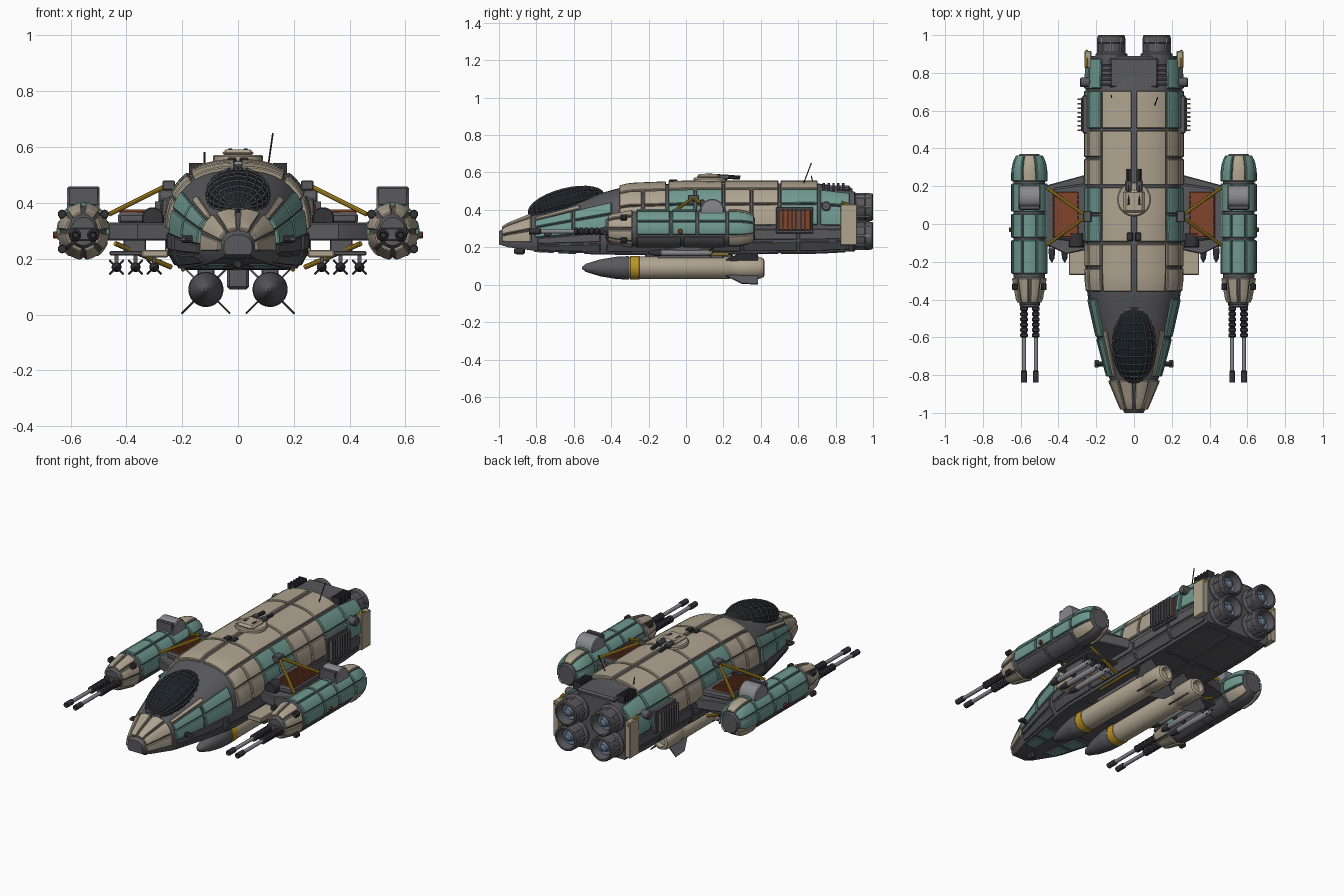
import bpy, bmesh, math
from mathutils import Vector, Matrix

if "Cube" in bpy.data.objects:
    bpy.data.objects.remove(bpy.data.objects["Cube"])

def mat(name, r, g, b):
    m = bpy.data.materials.new(name)
    m.diffuse_color = (r, g, b, 1)
    m.use_nodes = True
    m.node_tree.nodes["Principled BSDF"].inputs["Base Color"].default_value = m.diffuse_color
    return m

CREAM = mat("cream", .43, .37, .28)
TEAL = mat("teal", .16, .32, .28)
GREY = mat("hull_grey", .10, .10, .11)
DARK = mat("dark", .035, .035, .04)
STEEL = mat("steel", .25, .25, .27)
YELLOW = mat("yellow", .5, .30, .02)
RUST = mat("rust", .22, .06, .025)
GLASS = mat("glass", .01, .018, .025)
GLOW = mat("engine_inner", .12, .17, .24)

def finish(name, bm, m, mirror=False, solid=0, bevel=0, wire=0):
    if not solid:
        bmesh.ops.recalc_face_normals(bm, faces=bm.faces)
    me = bpy.data.meshes.new(name)
    bm.to_mesh(me); bm.free()
    me.materials.append(m)
    o = bpy.data.objects.new(name, me)
    bpy.context.collection.objects.link(o)
    if solid:
        s = o.modifiers.new("solid", 'SOLIDIFY'); s.thickness = solid; s.offset = 0
    if wire:
        o.modifiers.new("wire", 'WIREFRAME').thickness = wire
    if bevel:
        b = o.modifiers.new("bevel", 'BEVEL'); b.width = bevel; b.segments = 1
        b.limit_method = 'ANGLE'; b.angle_limit = math.radians(50)
    if mirror:
        o.modifiers.new("mirror", 'MIRROR').use_mirror_merge = False
    bpy.ops.object.select_all(action='DESELECT')
    o.select_set(True); bpy.context.view_layer.objects.active = o
    bpy.ops.object.convert(target='MESH')
    bpy.ops.object.shade_smooth_by_angle(angle=math.radians(32))
    return o

def box(name, x0, x1, y0, y1, z0, z1, m, mirror=True, bevel=.004):
    bm = bmesh.new()
    bmesh.ops.create_cube(bm, size=1, matrix=Matrix.Translation(((x0+x1)/2, (y0+y1)/2, (z0+z1)/2))
                          @ Matrix.Diagonal((x1-x0, y1-y0, z1-z0, 1)))
    return finish(name, bm, m, mirror, bevel=bevel)

def prism(name, pts, z0, z1, m, bevel=.005):
    bm = bmesh.new()
    f = bm.faces.new([bm.verts.new((x, y, z0)) for x, y in pts])
    r = bmesh.ops.extrude_face_region(bm, geom=[f])
    bmesh.ops.translate(bm, vec=(0, 0, z1-z0), verts=[v for v in r["geom"] if isinstance(v, bmesh.types.BMVert)])
    return finish(name, bm, m, True, bevel=bevel)

def loft(bm, rings):
    rs = [[bm.verts.new(p) for p in r] for r in rings]
    for a, b in zip(rs, rs[1:]):
        for i in range(len(a)):
            j = (i+1) % len(a)
            bm.faces.new((a[i], a[j], b[j], b[i]))
    bm.faces.new(rs[0]); bm.faces.new(rs[-1])

def lathe(name, prof, cx, cz, m, n=24, mirror=True, sz=1):
    # revolve (radius, y) points around an axis parallel to y
    bm = bmesh.new()
    loft(bm, [[(cx+r*math.cos(2*math.pi*(i+.5)/n), y, cz+sz*r*math.sin(2*math.pi*(i+.5)/n))
               for i in range(n)] for r, y in prof])
    return finish(name, bm, m, mirror)

def rod(name, p, q, r, m, mirror=True, n=10, bevel=0):
    p, q = Vector(p), Vector(q); d = q-p
    bm = bmesh.new()
    bmesh.ops.create_cone(bm, cap_ends=True, segments=n, radius1=r, radius2=r, depth=d.length,
        matrix=Matrix.Translation((p+q)/2) @ d.to_track_quat('Z', 'Y').to_matrix().to_4x4())
    return finish(name, bm, m, mirror, bevel=bevel)

def panels(name, surf, cells, m, thick=.03, nu=6, nv=5):
    # armour plates cut from a surface, each cell is (u0, u1, v0, v1)
    bm = bmesh.new()
    for u0, u1, v0, v1 in cells:
        g = [[bm.verts.new(surf(u0+(u1-u0)*i/nu, v0+(v1-v0)*j/nv)) for j in range(nv+1)] for i in range(nu+1)]
        for i in range(nu):
            for j in range(nv):
                bm.faces.new((g[i][j], g[i+1][j], g[i+1][j+1], g[i][j+1]))
    return finish(name, bm, m, True, solid=thick, bevel=.004)

def interp(keys, y):
    for a, b in zip(keys, keys[1:]):
        if y <= b[0]:
            t = max(0, (y-a[0])/(b[0]-a[0]))
            return [p+(q-p)*t for p, q in zip(a[1:], b[1:])]
    return keys[-1][1:]

# Hull surface: keys are y, half width, bottom, top
HULL = [(-1, .05, .215, .285), (-.95, .075, .20, .32), (-.8, .137, .18, .38), (-.6, .19, .17, .445),
        (-.4, .235, .165, .505), (-.3, .247, .165, .53), (0, .25, .165, .542), (.7, .25, .17, .542), (.89, .242, .18, .515)]

def hull(y, t):
    w, zb, zt = interp(HULL, y)
    if t < 1: x, z = .85*t, 0
    elif t < 1.5: x, z = .85+.3*(t-1), .36*(t-1)
    elif t < 2: x, z = 1, .18+.36*(t-1.5)
    else:
        a = min((t-2)*math.pi/2, math.pi/2)
        x, z = max(math.cos(a), 0)**.8, .36+.64*math.sin(a)**.8
    return Vector((w*x, y, zb+(zt-zb)*z))

ts = [0, .5, 1, 1.5] + [2+i/10 for i in range(11)]
bm = bmesh.new()
rings = []
for k in HULL:
    half = [hull(k[0], t) for t in ts]
    rings.append(half + [Vector((-p.x, p.y, p.z)) for p in half[-2:0:-1]])
loft(bm, rings)
finish("hull", bm, GREY)

# Hull armour plates
rows = [(2.02, 2.28), (2.30, 2.57)]
top = (2.60, 2.985)
S = lambda spans, rs: [(a+.006, b-.006, c, d) for a, b in spans for c, d in rs]
panels("top_plates", hull, S([(-.36, -.1), (-.1, .2), (.2, .5), (.5, .71)], [top]), CREAM)
panels("side_plates_cream", hull, S([(-.36, -.23), (-.23, -.1), (.2, .35), (.35, .5)], rows), CREAM)
panels("side_plates_teal", hull, S([(-.1, .05), (.05, .2), (.5, .71), (.71, .88)], rows), TEAL)
panels("cockpit_side_plates", hull, S([(-.81, -.6), (-.6, -.39)], [(2.0, 2.2), (2.22, 2.42)]), TEAL, .026)
panels("cockpit_trim", hull, S([(-.81, -.56)], [(2.45, 2.55)]), CREAM, .022)
panels("nose_plates", hull, S([(-.985, -.82)], [(1.65, 2.15), (2.2, 2.6), (2.65, 2.98)]), CREAM, .024)
panels("belt_plates", hull, S([(-.8, -.45), (-.43, -.1), (-.1, .3), (.3, .6), (.6, .88)], [(1.1, 1.47), (1.53, 1.96)]), GREY, .016)
panels("belly_plates", hull, S([(-.55, -.2), (.2, .5), (.5, .86)], [(.05, .9)]), GREY, .01)
panels("chin_plates", hull, S([(-.82, -.7), (-.69, -.58)], [(.35, .9)]), TEAL, .012)
lathe("nose_cap", [(.04, -1), (.052, -.985), (.055, -.95)], 0, .253, GREY, 8, False, .85)
lathe("chin_sensor", [(.012, -.92), (.02, -.9), (.02, -.87), (.01, -.86)], 0, .18, DARK, 12, False)

# Canopy glass and frame
for name, m, s, w in (("canopy_glass", GLASS, 1, 0), ("canopy_frame", GREY, 1.01, .008)):
    bm = bmesh.new()
    bmesh.ops.create_uvsphere(bm, u_segments=20, v_segments=14, radius=s,
        matrix=Matrix.Translation((0, -.64, .432)) @ Matrix.Rotation(.25, 4, 'X')
        @ Matrix.Diagonal((.113, .205, .08, 1)) @ Matrix.Rotation(math.pi/2, 4, 'X'))
    finish(name, bm, m, wire=w)

# Dorsal turret, hatches, antennas
rod("turret_ring", (0, .13, .545), (0, .13, .572), .09, CREAM, False, 20, .006)
box("turret_head", -.055, .055, .06, .18, .565, .592, CREAM, False, .012)
rod("turret_gun", (.028, .1, .585), (.028, .29, .572), .011, DARK)
box("turret_breech", .012, .045, .17, .23, .563, .588, GREY)
box("roof_hatch", .006, .038, -.09, -.045, .545, .562, DARK)
rod("antenna", (.11, .63, .545), (.125, .67, .65), .003, DARK, False)
rod("short_antenna", (-.12, .68, .54), (-.12, .67, .582), .003, DARK, False)

# Side vents, rear plates and small fittings
box("vent_housing", .22, .272, .48, .68, .275, .415, GREY)
box("vent_core", .26, .28, .49, .67, .29, .40, RUST)
for i in range(8):
    box(f"vent_slat_{i}", .27, .298, .492+i*.0235, .500+i*.0235, .285, .405, GREY, bevel=0)
box("rear_side_plate", .225, .262, .825, .915, .21, .43, CREAM)
rod("rear_handle", (.25, .83, .44), (.25, .92, .41), .008, YELLOW)
rod("side_sensor", (.23, .75, .42), (.285, .75, .42), .026, GREY, True, 12, .005)
rod("nose_thruster", (.14, -.74, .27), (.2, -.74, .27), .014, DARK, True, 10, .003)
box("nose_thruster_block", .185, .208, -.76, -.72, .262, .278, GREY)
box("rear_deck", -.13, .13, .72, .88, .5, .53, GREY, False, .01)
for i in range(5):
    box(f"rear_slat_{i}", .125, .175, .73+i*.026, .743+i*.026, .5, .543, DARK, bevel=0)

# Four main engines
for k, z in (("lower", .262), ("upper", .415)):
    lathe(k+"_engine", [(.08, .82), (.085, .83), (.085, .9), (.07, .91), (.07, .955), (.074, .96), (.074, .995),
                        (.068, 1), (.06, 1), (.05, .93), (.02, .93)], .12, z, GREY)
    lathe(k+"_engine_core", [(.05, .92), (.048, .955), (.03, .95), (.022, .975), (.004, .985)], .12, z, GLOW)
    for i in range(8):
        a = i*math.pi/4
        c, s = math.cos(a), math.sin(a)
        rod(f"{k}_engine_rib_{i}", (.12+.07*c, .9, z+.07*s), (.12+.07*c, .985, z+.07*s), .006, STEEL, n=6)

# Wings with louvred panels and braces
prism("wing", [(.22, .27), (.48, .2), (.48, -.1), (.36, -.16), (.22, -.13)], .265, .33, GREY)
prism("wing_upper", [(.22, .22), (.43, .19), (.43, -.08), (.22, -.1)], .325, .365, GREY, .01)
lathe("wing_intake", [(.036, -.125), (.04, -.12), (.04, -.05)], .305, .345, DARK, 16)
box("wing_louvre_bed", .295, .425, -.07, .17, .36, .37, RUST)
for i in range(9):
    box(f"wing_louvre_{i}", .295, .425, -.065+i*.027, -.055+i*.027, .366, .376, RUST, bevel=0)
for k, y in (("front", -.11), ("rear", .19)):
    rod(k+"_upper_brace", (.25, .04, .465), (.46, y, .36), .009, YELLOW)
    rod(k+"_lower_brace", (.24, .09+(y-.04)*.3, .17), (.44, y*.8, .255), .009, YELLOW)
box("brace_foot", .225, .27, .01, .07, .445, .48, GREY)
box("wing_front_shelf", .25, .345, -.27, -.09, .205, .232, CREAM)

# Rocket rack under each wing
box("rocket_rack", .25, .46, -.12, .16, .212, .228, GREY)
box("rack_pylon", .33, .41, -.06, .12, .22, .27, GREY)
for i, x in enumerate((.3, .367, .435)):
    lathe(f"rocket_{i}", [(.003, -.2), (.012, -.18), (.016, -.15), (.016, .13), (.011, .14)], x, .17, STEEL, 12)
    lathe(f"rocket_tip_{i}", [(.002, -.204), (.014, -.183), (.018, -.15), (.018, -.13)], x, .17, DARK, 12)
    box(f"rocket_mount_{i}", x-.007, x+.007, -.06, .08, .18, .216, GREY, bevel=0)
    for s in (-1, 1):
        for t in (-1, 1):
            rod(f"rocket_fin_{i}_{s}_{t}", (x, .12, .17), (x+s*.025, .135, .17+t*.025), .004, DARK, n=4)

# Heavy belly missiles
X, Z = .115, .09
lathe("missile_body", [(.058, -.31), (.06, -.25), (.06, .23), (.056, .24), (.056, .27), (.06, .28), (.06, .39), (.05, .415), (.035, .42), (.03, .39)], X, Z, CREAM, 28)
lathe("missile_nose", [(.006, -.555), (.022, -.535), (.045, -.46), (.06, -.37), (.063, -.31), (.061, -.305)], X, Z, GREY, 28)
lathe("missile_band", [(.061, -.3), (.063, -.298), (.063, -.25), (.061, -.248)], X, Z, YELLOW, 28)
bm = bmesh.new()
for i in range(4):
    a = math.pi/4+i*math.pi/2
    c, s = math.cos(a), math.sin(a)
    bm.faces.new([bm.verts.new((X+r*c, y, Z+r*s)) for r, y in ((.05, .2), (.118, .3), (.123, .385), (.05, .385))])
finish("missile_fins", bm, GREY, True, solid=.007)
box("missile_saddle", .085, .145, -.15, .2, .14, .172, GREY)
box("belly_pylon", -.04, .04, -.22, .25, .09, .17, GREY, False, .01)
box("belly_yellow_rail", .19, .205, -.06, .23, .155, .172, YELLOW)

# Outrigger pods
POD = [(-.43, .045), (-.4, .062), (-.28, .084), (.28, .084), (.33, .075), (.37, .052)]
PX, PZ = .554, .298
lathe("pod_body", [(r, y) for y, r in POD], PX, PZ, GREY, 24, True, 1.12)
def pod(y, deg):
    r, = interp(POD, y)
    a = math.radians(deg)
    return Vector((PX+r*math.cos(a), y, PZ+1.12*r*math.sin(a)))
arcs = [(-18, 22), (25, 65), (68, 112), (115, 155), (158, 198)]
panels("pod_plates", pod, S([(-.27, -.08), (-.08, .06), (.06, .22)], arcs), TEAL, .024)
panels("pod_tail_plates", pod, S([(.22, .365)], arcs[:2]+arcs[3:]), TEAL, .024)
panels("pod_tail_cream", pod, S([(.22, .365)], [arcs[2], (201, 240), (300, 339)]), CREAM, .024)
panels("pod_nose_plates", pod, S([(-.42, -.28)], [(i*45+4, i*45+41) for i in range(8)]), CREAM, .02)
panels("pod_keel_plates", pod, S([(-.27, -.02), (-.02, .21)], [(205, 268), (272, 335)]), GREY, .012)
rod("pod_intake", (.496, .14, .395), (.612, .14, .395), .064, STEEL, True, 20, .005)
box("pod_intake_mouth", .5, .608, .075, .1, .39, .455, GREY)
box("pod_face", .505, .603, -.442, -.42, .265, .31, GREY)
rod("pod_lamp", (.63, -.03, .285), (.662, -.03, .285), .013, RUST, True, 10, .003)
for i, (x, z) in enumerate(((.63, .36), (.478, .36), (.63, .235))):
    rod(f"pod_thruster_{i}", (x, -.35, z), (x, -.315, z), .016, DARK, True, 10, .003)
for k, x in (("inner", .52), ("outer", .582)):
    ribs = []
    for i in range(6):
        y = -.6+i*.028
        ribs += [(.015, y), (.021, y+.004), (.021, y+.018), (.015, y+.022)]
    lathe(k+"_gun_sleeve", ribs+[(.024, -.43), (.024, -.41)], x, .285, DARK, 12)
    lathe(k+"_gun_barrel", [(.011, -.79), (.011, -.59)], x, .285, STEEL, 12)
    lathe(k+"_gun_muzzle", [(.009, -.82), (.012, -.84), (.016, -.838), (.016, -.78), (.011, -.775)], x, .285, DARK, 12)
